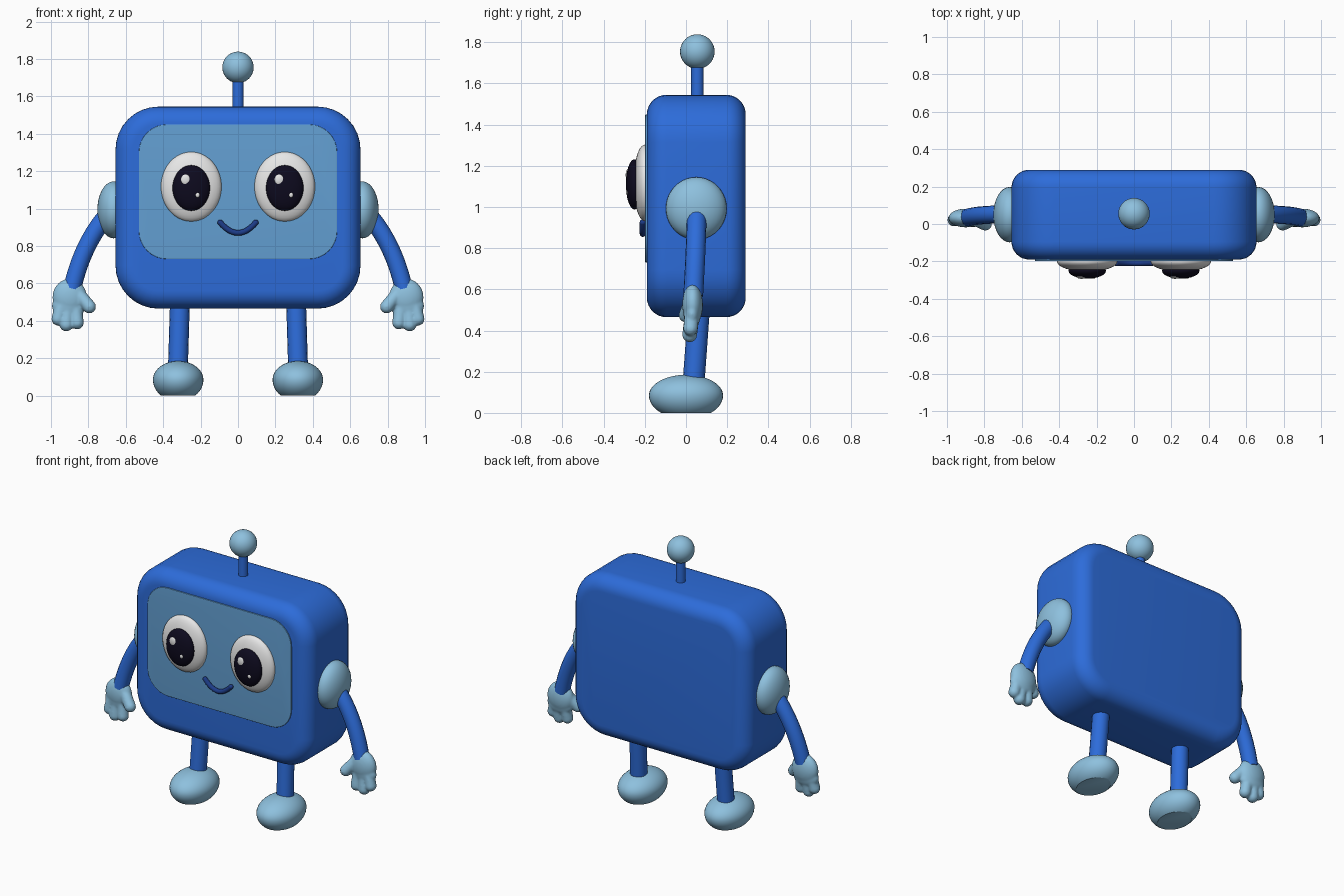
import bpy, bmesh, math
from mathutils import Vector, Matrix

cube = bpy.data.objects.get("Cube")
if cube:
    bpy.data.objects.remove(cube, do_unlink=True)


def material(name, r, g, b):
    m = bpy.data.materials.new(name)
    m.use_nodes = True
    m.diffuse_color = (r, g, b, 1)
    bsdf = m.node_tree.nodes["Principled BSDF"]
    bsdf.inputs["Base Color"].default_value = (r, g, b, 1)
    bsdf.inputs["Roughness"].default_value = 0.6
    return m


BLUE = material("bright blue", 0.026, 0.15, 0.70)
LIGHT = material("light blue", 0.27, 0.53, 0.73)
SCREEN = material("screen blue", 0.125, 0.35, 0.65)
WHITE = material("eye white", 0.85, 0.85, 0.85)
BLACK = material("pupil black", 0.004, 0.003, 0.013)
NAVY = material("mouth navy", 0.012, 0.045, 0.25)


def finish(name, bm, mat, angle=40):
    bmesh.ops.recalc_face_normals(bm, faces=bm.faces[:])
    mesh = bpy.data.meshes.new(name)
    bm.to_mesh(mesh)
    bm.free()
    mesh.materials.append(mat)
    obj = bpy.data.objects.new(name, mesh)
    bpy.context.collection.objects.link(obj)
    smooth(obj, angle)
    return obj


def select_only(obj):
    bpy.ops.object.select_all(action='DESELECT')
    obj.select_set(True)
    bpy.context.view_layer.objects.active = obj


def smooth(obj, angle=40):
    select_only(obj)
    bpy.ops.object.shade_smooth_by_angle(angle=math.radians(angle))


def add_ball(bm, centre, radii, u=32, v=20):
    mat = Matrix.Translation(centre) @ Matrix.Diagonal((*radii, 1))
    return bmesh.ops.create_uvsphere(bm, u_segments=u, v_segments=v, radius=1, matrix=mat)["verts"]


def ball(name, centre, radii, mat):
    bm = bmesh.new()
    add_ball(bm, centre, radii)
    return finish(name, bm, mat)


def rounded_slab(name, w, h, r, z, y0, y1, bevel, mat, steps=8):
    """Rounded rectangle facing y, with rounded front and back rims."""
    bm = bmesh.new()
    arc = [math.pi / 2 * i / steps for i in range(steps + 1)]
    profile = [(bevel * (1 - math.sin(a)), y0 + bevel * (1 - math.cos(a))) for a in arc]
    profile += [(d, y0 + y1 - y) for d, y in reversed(profile)]
    rings = []
    for d, y in profile:
        ring = []
        for k, (sx, sz) in enumerate(((1, 1), (-1, 1), (-1, -1), (1, -1))):
            for a in arc:
                t = a + k * math.pi / 2
                ring.append(bm.verts.new((sx * (w - r) + (r - d) * math.cos(t), y,
                                          z + sz * (h - r) + (r - d) * math.sin(t))))
        rings.append(ring)
    n = len(rings[0])
    for a, b in zip(rings, rings[1:]):
        for i in range(n):
            bm.faces.new((a[i], a[(i + 1) % n], b[(i + 1) % n], b[i]))
    bm.faces.new(rings[0])
    bm.faces.new(rings[-1])
    return finish(name, bm, mat)


def tube(name, points, radius, mat):
    curve = bpy.data.curves.new(name, 'CURVE')
    curve.dimensions = '3D'
    curve.bevel_depth = radius
    curve.bevel_resolution = 6
    curve.use_fill_caps = True
    spline = curve.splines.new('POLY')
    spline.points.add(len(points) - 1)
    for p, co in zip(spline.points, points):
        p.co = (*co, 1)
    curve.materials.append(mat)
    obj = bpy.data.objects.new(name, curve)
    bpy.context.collection.objects.link(obj)
    select_only(obj)
    bpy.ops.object.convert(target='MESH')
    obj = bpy.context.object
    smooth(obj)
    return obj


def bend(a, b, c, n=16):
    """Points on a curve from a to c pulled toward b."""
    a, b, c = Vector(a), Vector(b), Vector(c)
    return [a * (1 - t) ** 2 + b * 2 * t * (1 - t) + c * t * t for t in (i / n for i in range(n + 1))]


# Head-body and face screen
rounded_slab("body", 0.655, 0.54, 0.23, 1.005, -0.19, 0.29, 0.095, BLUE)
rounded_slab("face_screen", 0.53, 0.36, 0.15, 1.09, -0.198, -0.189, 0.003, SCREEN)

# Antenna
tube("antenna_stem", [(0, 0.055, 1.5), (0, 0.055, 1.72)], 0.03, BLUE)
ball("antenna_ball", (0, 0.055, 1.755), (0.084, 0.084, 0.084), LIGHT)

# Mouth with rounded ends
mouth_path = bend((-0.095, -0.21, 0.925), (0, -0.21, 0.815), (0.095, -0.21, 0.925))
tube("mouth", mouth_path, 0.015, NAVY)
for label, end in (("right", mouth_path[0]), ("left", mouth_path[-1])):
    ball(label + "_mouth_corner", end, (0.015, 0.015, 0.015), NAVY)


def hand(name, s):
    """Palm, three fingers and a thumb fused into one soft shape."""
    bm = bmesh.new()
    add_ball(bm, (s * 0.9, 0.032, 0.525), (0.092, 0.05, 0.1))
    add_ball(bm, (s * 0.905, 0.03, 0.48), (0.09, 0.042, 0.07))
    digits = [((0.94, 0.03, 0.50), (0.962, 0.022, 0.41), 0.036),
              ((0.91, 0.03, 0.48), (0.918, 0.018, 0.38), 0.037),
              ((0.87, 0.03, 0.48), (0.86, 0.018, 0.39), 0.036),
              ((0.85, 0.025, 0.54), (0.795, 0.0, 0.475), 0.036)]
    for base, tip, r in digits:
        base, tip = Vector(base), Vector(tip)
        for i in range(9):
            p = base.lerp(tip, i / 8)
            add_ball(bm, (s * p.x, p.y, p.z), (r, r, r), 16, 10)
    obj = finish(name, bm, LIGHT)
    remesh = obj.modifiers.new("fuse", 'REMESH')
    remesh.mode = 'VOXEL'
    remesh.voxel_size = 0.007
    remesh.use_smooth_shade = True
    soften = obj.modifiers.new("soften", 'SMOOTH')
    soften.factor = 0.5
    soften.iterations = 4


def foot(name, s):
    """Egg-shaped shoe with a flat sole."""
    bm = bmesh.new()
    for v in add_ball(bm, (0, 0, 0), (0.135, 0.18, 0.1), 40, 28):
        if v.co.z < 0:
            v.co.z *= 1.15
    cut = bmesh.ops.bisect_plane(bm, geom=bm.verts[:] + bm.edges[:] + bm.faces[:],
                                 plane_co=(0, 0, -0.085), plane_no=(0, 0, -1), clear_outer=True)
    bmesh.ops.holes_fill(bm, edges=[e for e in cut["geom_cut"] if isinstance(e, bmesh.types.BMEdge)])
    bmesh.ops.translate(bm, verts=bm.verts[:], vec=(s * 0.32, 0, 0.085))
    finish(name, bm, LIGHT, 30)


for side, s in (("left", 1), ("right", -1)):
    # Eye with pupil and two glints on the same side of both eyes
    x = s * 0.25
    ball(side + "_eye", (x, -0.2, 1.117), (0.162, 0.055, 0.186), WHITE)
    ball(side + "_pupil", (x, -0.25, 1.11), (0.1, 0.042, 0.122), BLACK)
    ball(side + "_large_glint", (x - 0.03, -0.284, 1.155), (0.025, 0.009, 0.028), WHITE)
    ball(side + "_small_glint", (x + 0.033, -0.284, 1.073), (0.012, 0.008, 0.014), WHITE)

    # Shoulder, arm and hand
    ball(side + "_shoulder", (s * 0.665, 0.05, 0.993), (0.087, 0.148, 0.152), LIGHT)
    tube(side + "_arm", bend((s * 0.69, 0.052, 0.975), (s * 0.83, 0.05, 0.82), (s * 0.887, 0.035, 0.57)),
         0.048, BLUE)
    hand(side + "_hand", s)

    # Leg and foot
    tube(side + "_leg", [(s * 0.31, 0.064, 0.52), (s * 0.322, 0.035, 0.12)], 0.053, BLUE)
    foot(side + "_foot", s)
